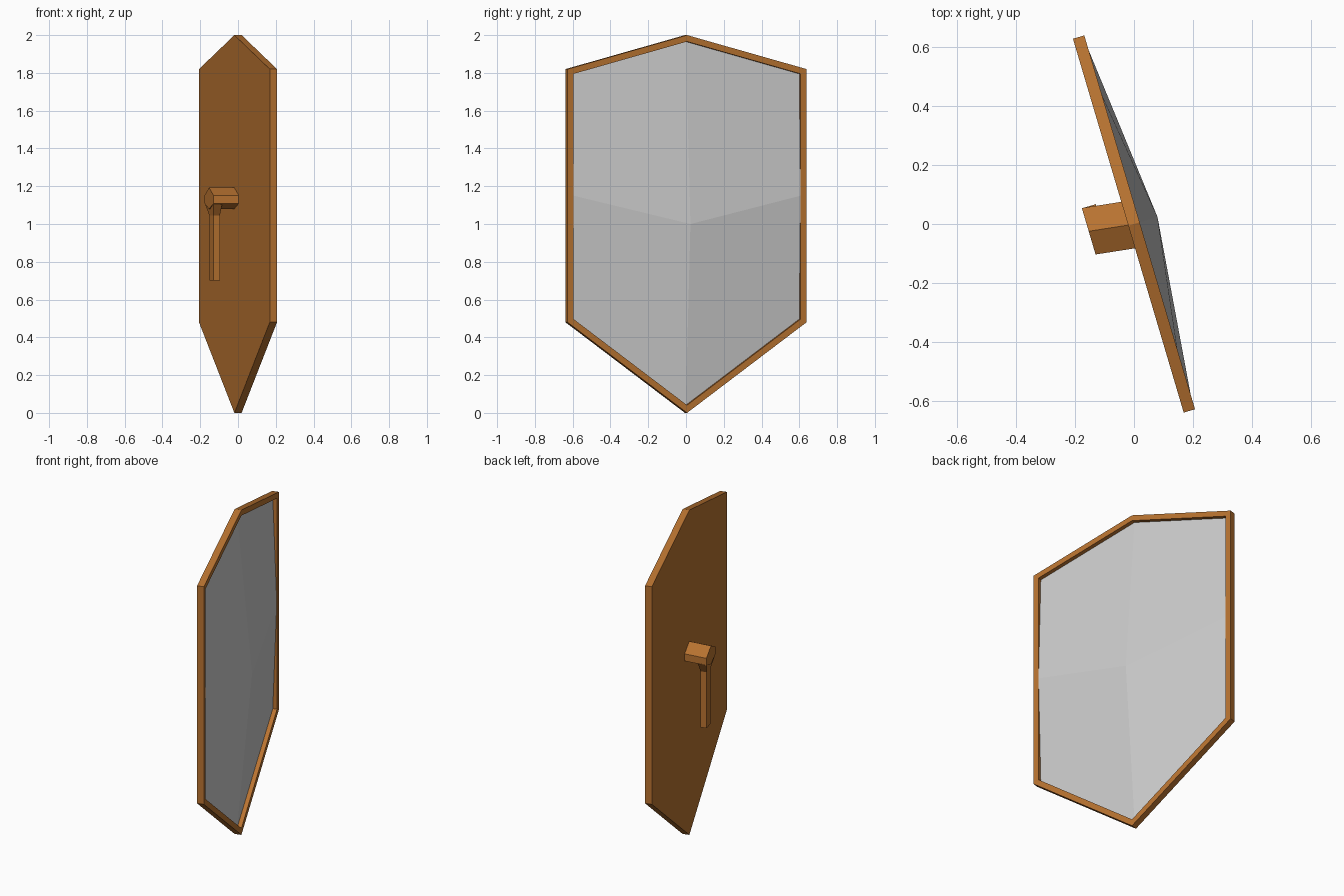
import bpy, bmesh, math

if "Cube" in bpy.data.objects:
    bpy.data.objects.remove(bpy.data.objects["Cube"])

TURN = math.radians(16.5)   # the whole shield is turned about z

wood = bpy.data.materials.new("wood")
wood.diffuse_color = (0.48, 0.17, 0.03, 1)
wood.use_nodes = True
wood.node_tree.nodes["Principled BSDF"].inputs["Base Color"].default_value = wood.diffuse_color


def finish(bm, name, mat=None):
    bmesh.ops.recalc_face_normals(bm, faces=bm.faces)
    me = bpy.data.meshes.new(name)
    bm.to_mesh(me)
    bm.free()
    ob = bpy.data.objects.new(name, me)
    ob.rotation_euler.z = TURN
    if mat:
        me.materials.append(mat)
    bpy.context.collection.objects.link(ob)
    return ob


def loft(name, rings, mat):
    """Closed solid through rings of equal point count."""
    bm = bmesh.new()
    vs = [[bm.verts.new(p) for p in r] for r in rings]
    n = len(vs[0])
    for a, b in zip(vs, vs[1:]):
        for i in range(n):
            j = (i + 1) % n
            bm.faces.new((a[i], a[j], b[j], b[i]))
    bm.faces.new(vs[0])
    bm.faces.new(vs[-1])
    return finish(bm, name, mat)


# board with raised rim: outline extruded, front inset and sunk
outline = [(0, 2), (-0.66, 1.82), (-0.66, 0.48), (0, 0), (0.66, 0.48), (0.66, 1.82)]
bm = bmesh.new()
back = bm.faces.new([bm.verts.new((-0.02, y, z)) for y, z in outline])
ext = bmesh.ops.extrude_face_region(bm, geom=[back], use_keep_orig=True)["geom"]
front = [f for f in ext if isinstance(f, bmesh.types.BMFace)][0]
bmesh.ops.translate(bm, verts=front.verts, vec=(0.04, 0, 0))
bmesh.ops.recalc_face_normals(bm, faces=bm.faces)
bmesh.ops.inset_region(bm, faces=[front], thickness=0.033, use_even_offset=True)
inner = [(v.co.y, v.co.z) for v in front.verts]
sunk = bmesh.ops.extrude_face_region(bm, geom=[front])["geom"]
floor = [f for f in sunk if isinstance(f, bmesh.types.BMFace)][0]
bmesh.ops.translate(bm, verts=floor.verts, vec=(-0.025, 0, 0))
if front.is_valid:
    bm.faces.remove(front)
bm.faces.remove(floor)
finish(bm, "board", wood)

# domed metal face: four panels meeting at a raised centre
side = max(p[0] for p in inner)
top = max(p[1] for p in inner)
low = min(p[1] for p in inner)
sz = sorted(p[1] for p in inner if p[0] > 0.1)
bm = bmesh.new()
centre = bm.verts.new((0.083, 0, 1.0))
tip = {z: bm.verts.new((-0.005, 0, z)) for z in (top, low)}
for s in (-1, 1):
    mid = bm.verts.new((0.018, s * side, 1.15))
    for z, t in ((sz[1], top), (sz[0], low)):
        corner = bm.verts.new((-0.005, s * side, z))
        bm.faces.new((centre, tip[t], corner, mid))
finish(bm, "metal_face")

# handle peg: six-sided bar, slightly skewed, out of the back
hexa = [(0, 1.193), (0.082, 1.152), (0.082, 1.108), (0, 1.08), (-0.082, 1.108), (-0.082, 1.152)]
loft("handle_peg", [[(x, y + dy, z) for y, z in hexa]
                    for x, dy in ((-0.019, 0.002), (-0.154, 0.02))], wood)


def rect(x0, x1, w, z):
    return [(x0, 0.02 - w, z), (x1, 0.02 - w, z), (x1, 0.02 + w, z), (x0, 0.02 + w, z)]


# hanging grip: flares into the peg at its top
loft("handle_grip", [rect(-0.154, -0.105, 0.081, 1.11),
                     rect(-0.141, -0.105, 0.037, 1.045),
                     rect(-0.141, -0.105, 0.037, 0.70)], wood)
